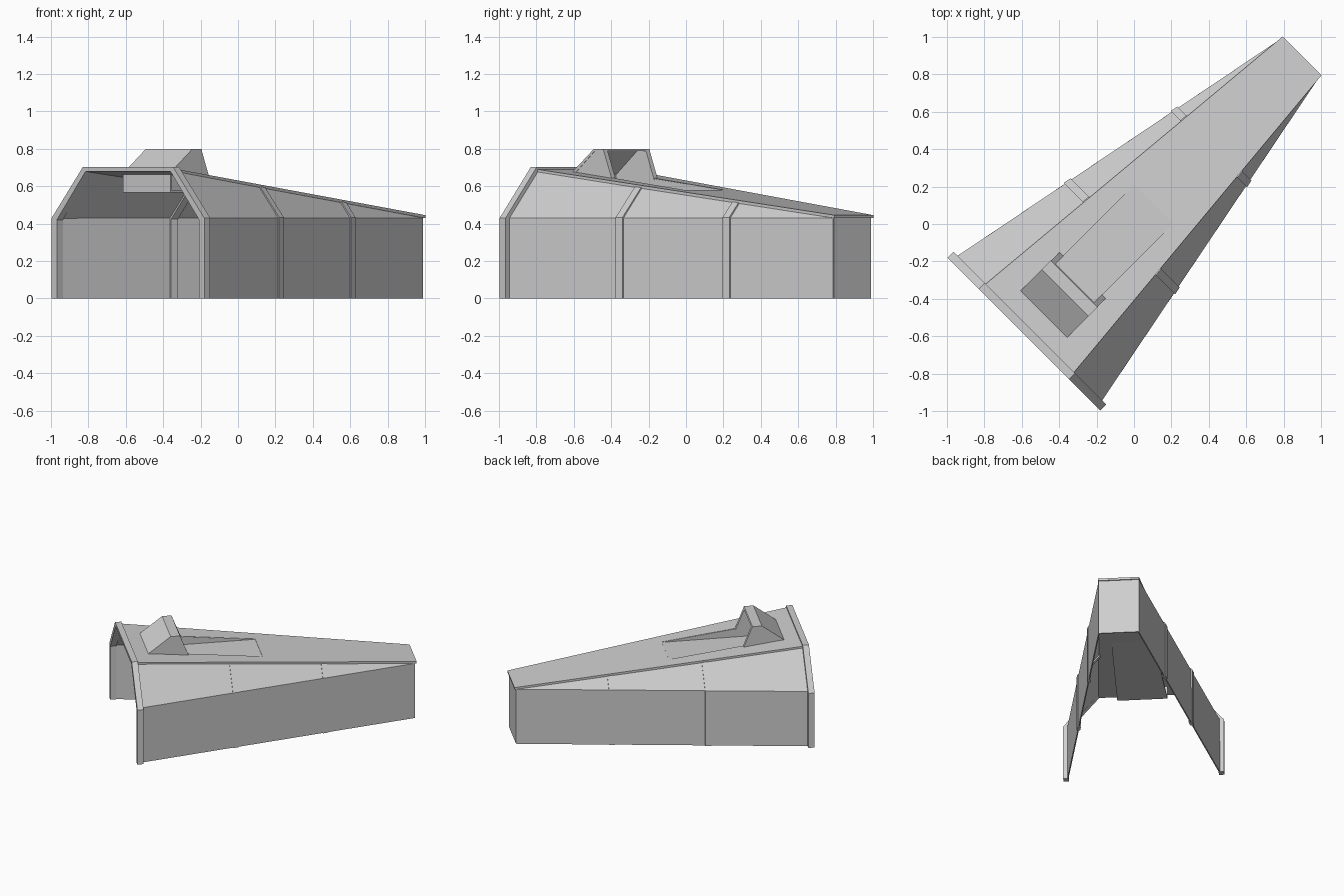
import bpy, bmesh, math
from mathutils import Vector

if "Cube" in bpy.data.objects:
    bpy.data.objects.remove(bpy.data.objects["Cube"])

S = math.sqrt(0.5)
U0, U1 = -0.82, 1.255          # open front end, closed rear end
EAVE = 0.43

grey = bpy.data.materials.new("light grey")
grey.diffuse_color = (0.62, 0.62, 0.62, 1)
grey.use_nodes = True
grey.node_tree.nodes["Principled BSDF"].inputs["Base Color"].default_value = grey.diffuse_color


def place(u, v, z):
    """Long axis u and cross axis v, turned 45 degrees about z."""
    return Vector(((u + v) * S, (u - v) * S, z))


def along(a, b, u):
    return a + (b - a) * (u - U0) / (U1 - U0)


def half(u):                   # half width of the walls
    return along(0.549, 0.141, u)


def ridge(u):                  # half width of the roof
    return along(0.33, 0.141, u)


def top(u):                    # upper surface of the roof
    return along(0.694, 0.447, u)


def build(name, points, faces, thickness=0):
    bm = bmesh.new()
    vs = [bm.verts.new(place(*p)) for p in points]
    for f in faces:
        bm.faces.new([vs[i] for i in f])
    bmesh.ops.remove_doubles(bm, verts=bm.verts, dist=0.0005)
    bmesh.ops.recalc_face_normals(bm, faces=bm.faces)
    me = bpy.data.meshes.new(name)
    bm.to_mesh(me)
    bm.free()
    me.materials.append(grey)
    ob = bpy.data.objects.new(name, me)
    bpy.context.collection.objects.link(ob)
    if thickness:
        m = ob.modifiers.new("thickness", "SOLIDIFY")
        m.thickness = thickness
        m.offset = 0
    return ob


def loft(name, a, b):
    """Solid between two matching closed loops."""
    n = len(a)
    faces = [(i, (i + 1) % n, n + (i + 1) % n, n + i) for i in range(n)]
    # end caps as quads between the outer and inner half of the loop
    for k in (0, n):
        faces += [(k + i, k + i + 1, k + n - 2 - i, k + n - 1 - i)
                  for i in range(n // 2 - 1)]
    return build(name, a + b, faces)


# Side walls: upright lower panel, sloping upper panel that tapers to a point
for s, side in ((-1, "left"), (1, "right")):
    pts = []
    for u in (U0, U1):
        pts += [(u, s * half(u), 0), (u, s * half(u), EAVE)]
    pts.append((U0, s * ridge(U0), top(U0) - 0.012))
    build(side + "_wall", pts, [(0, 1, 3, 2), (1, 4, 3)], 0.008)

    # Ribs that wrap the wall up to the roof edge
    for k, (ua, ub) in enumerate(((-0.11, -0.067), (0.566, 0.608))):
        loops = []
        for u in (ua, ub):
            h, r, t = half(u), ridge(u), top(u) - 0.012
            o, i = 0.012, -0.014
            loops.append([(u, s * (h + o), 0), (u, s * (h + o), EAVE + 0.004),
                          (u, s * (r + o), t), (u, s * (r + i), t - 0.004),
                          (u, s * (h + i), EAVE - 0.006), (u, s * (h + i), 0)])
        loft(f"{side}_rib_{k + 1}", *loops)

# Rear wall
h = half(U1)
build("rear_wall", [(U1, -h, 0), (U1, h, 0), (U1, h, EAVE + 0.005), (U1, -h, EAVE + 0.005)],
      [(0, 1, 2, 3)], 0.008)

# Front arch frame
outer = [(0.577, 0), (0.577, EAVE), (0.342, 0.702)]
inner = [(0.538, 0), (0.538, EAVE - 0.01), (0.322, 0.678)]
arch = ([(-v, z) for v, z in outer] + outer[::-1] + inner
        + [(-v, z) for v, z in inner[::-1]])
loft("front_arch", [(-0.832, v, z) for v, z in arch], [(-0.787, v, z) for v, z in arch])

# Roof plate with a long opening for the recess
F, B, W = -0.675, 0.15, 0.15
rows = []
for u in (U0, F, B, U1 + 0.015):
    e = ridge(u) + 0.007
    w = W if u < U1 else 0.06
    rows += [(u, v, top(u) - 0.008) for v in (-e, -w, w, e)]
cells = [(4 * r + c, 4 * r + c + 1, 4 * r + c + 5, 4 * r + c + 4)
         for r in range(3) for c in range(3) if (r, c) != (1, 1)]
build("roof", rows, cells, 0.016)

# Level recess floor with its front and side walls
FLOOR = top(B) - 0.002
loft("recess_floor",
     [(F - 0.015, -0.18, FLOOR), (F - 0.015, 0.18, FLOOR),
      (F - 0.015, 0.18, FLOOR - 0.01), (F - 0.015, -0.18, FLOOR - 0.01)],
     [(B, -W, FLOOR), (B, W, FLOOR), (B, W, FLOOR - 0.01), (B, -W, FLOOR - 0.01)])
for s, side in ((-1, "left"), (1, "right")):
    build(side + "_recess_wall",
          [(F, s * W, FLOOR), (F, s * W, top(F) - 0.004), (B, s * W, FLOOR)],
          [(0, 1, 2)], 0.006)
build("recess_front_wall", [(F - 0.01, -0.18, FLOOR), (F - 0.01, 0.18, FLOOR),
                            (F - 0.01, 0.18, top(F)), (F - 0.01, -0.18, top(F))],
      [(0, 1, 2, 3)], 0.01)

# Hood over the recess: sloping front, flat top, open to the rear
hood = [(-0.693, top(-0.693) - 0.01), (-0.52, 0.80), (-0.452, 0.80),
        (-0.385, top(-0.385) - 0.01)]
for s, side in ((-1, "left"), (1, "right")):
    ends = [[(u, s * v, z) for u, z in hood] for v in (0.145, 0.174)]
    loft(side + "_hood_cheek", *ends)
skin = [(-0.693, hood[0][1]), (-0.52, 0.80), (-0.452, 0.80),
        (-0.447, 0.788), (-0.515, 0.788), (-0.668, top(-0.668) - 0.01)]
loft("hood_cover", [(u, -0.176, z) for u, z in skin], [(u, 0.176, z) for u, z in skin])
